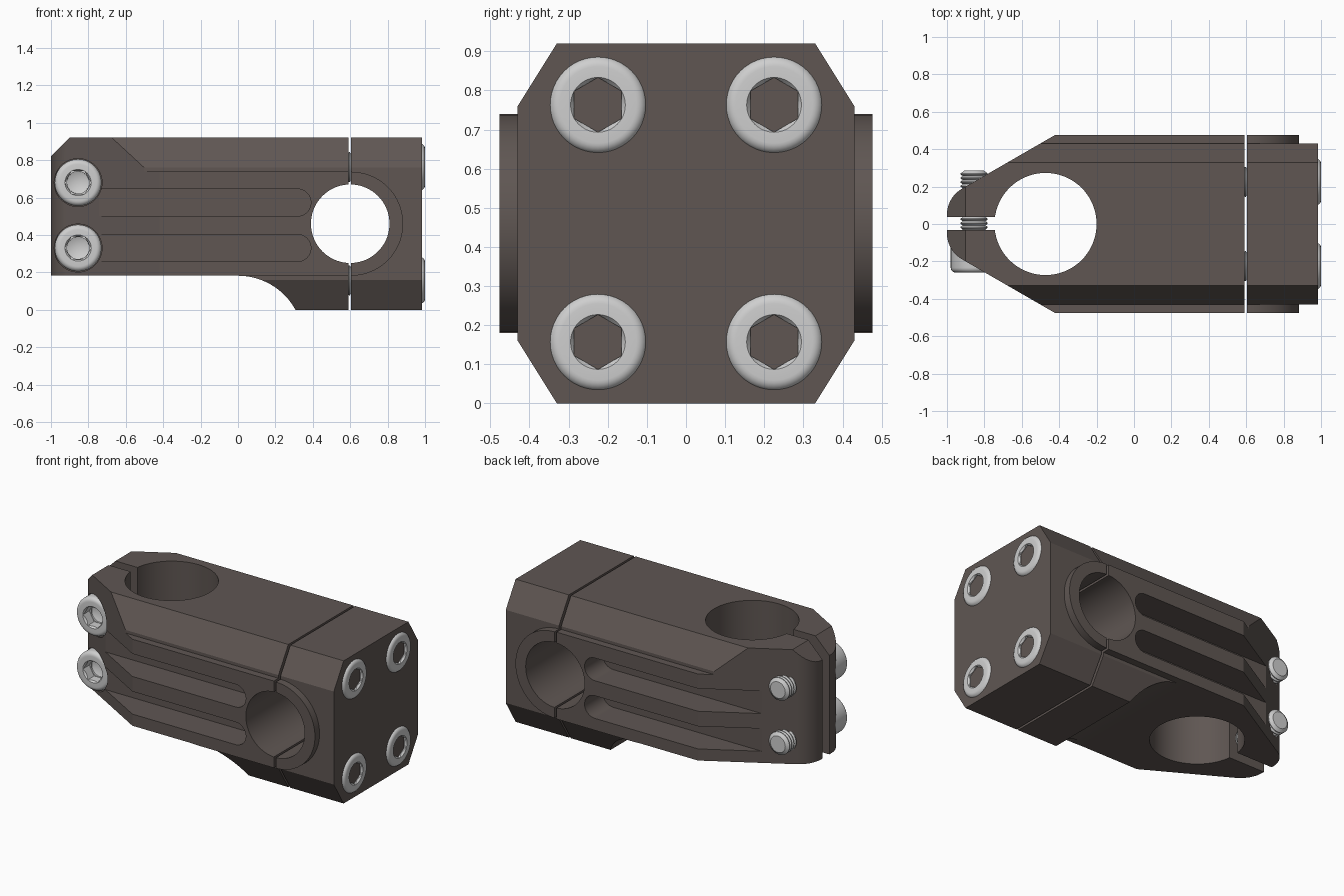
import bpy, bmesh
from math import sin, cos, pi, radians
from mathutils import Vector

cube = bpy.data.objects.get("Cube")
if cube:
    bpy.data.objects.remove(cube)


def material(name, colour, rough, metal=0.0):
    m = bpy.data.materials.new(name)
    m.use_nodes = True
    m.diffuse_color = (*colour, 1)
    bsdf = m.node_tree.nodes["Principled BSDF"]
    bsdf.inputs["Base Color"].default_value = (*colour, 1)
    bsdf.inputs["Roughness"].default_value = rough
    bsdf.inputs["Metallic"].default_value = metal
    return m


BODY = material("dark brown grey", (0.115, 0.094, 0.086), 0.5)
STEEL = material("light steel", (0.62, 0.62, 0.62), 0.4)


def finish(bm, name, mat):
    bmesh.ops.recalc_face_normals(bm, faces=bm.faces)
    mesh = bpy.data.meshes.new(name)
    bm.to_mesh(mesh)
    bm.free()
    mesh.materials.append(mat)
    ob = bpy.data.objects.new(name, mesh)
    bpy.context.collection.objects.link(ob)
    return ob


def prism(name, pts, axis, lo, hi, mat=BODY):
    """Extrude a 2D outline along an axis; pts use the other two axes in order."""
    bm = bmesh.new()
    k = "xyz".index(axis)
    ring = []
    for p in pts:
        co = list(p)
        co.insert(k, lo)
        ring.append(bm.verts.new(co))
    face = bm.faces.new(ring)
    new = bmesh.ops.extrude_face_region(bm, geom=[face])["geom"]
    step = Vector([hi - lo if i == k else 0 for i in range(3)])
    bmesh.ops.translate(bm, vec=step, verts=[g for g in new if isinstance(g, bmesh.types.BMVert)])
    return finish(bm, name, mat)


def lathe(name, profile, sides, mat=STEEL):
    """Revolve (radius, height) points about z; ends lie on the axis."""
    bm = bmesh.new()
    verts = [bm.verts.new((r, 0, z)) for r, z in profile]
    edges = [bm.edges.new(e) for e in zip(verts, verts[1:])]
    bmesh.ops.spin(bm, geom=verts + edges, cent=(0, 0, 0), axis=(0, 0, 1),
                   angle=2 * pi, steps=sides, use_duplicate=False)
    bmesh.ops.remove_doubles(bm, verts=bm.verts, dist=1e-5)
    return finish(bm, name, mat)


def arc(cx, cy, r, a0, a1, n):
    angles = [radians(a0 + (a1 - a0) * i / n) for i in range(n + 1)]
    return [(cx + r * cos(a), cy + r * sin(a)) for a in angles]


def circle(cx, cy, r, n=72):
    return arc(cx, cy, r, 0, 360 - 360 / n, n - 1)


def boolean(ob, cutters, mode="DIFFERENCE"):
    for c in cutters:
        mod = ob.modifiers.new("cut", "BOOLEAN")
        mod.operation, mod.object, mod.solver = mode, c, "EXACT"
        bpy.context.view_layer.objects.active = ob
        bpy.ops.object.modifier_apply(modifier=mod.name)
        bpy.data.objects.remove(c)


def smooth(ob, weighted=True):
    bpy.ops.object.select_all(action="DESELECT")
    ob.select_set(True)
    bpy.context.view_layer.objects.active = ob
    bpy.ops.object.shade_smooth_by_angle(angle=radians(23))
    if weighted:
        mod = ob.modifiers.new("flat_normals", "WEIGHTED_NORMAL")
        mod.keep_sharp = True


def mirrored(half):
    return half + [(-y, z) for y, z in reversed(half)]


BAR = (0.6, 0.46)                 # handlebar bore centre in x, z
BACK, GAP, FRONT = 0.59, 0.605, 0.985
CHAMFER_LOW = [(0.33, 0), (0.43, 0.16)]
CHAMFER_TOP = [(0.43, 0.76), (0.33, 0.92)]
STEP = [(0.43, 0.18), (0.477, 0.18), (0.477, 0.74), (0.43, 0.74)]

# Main body: cross section, plan outline and side outline intersected
body = prism("main_body", mirrored(CHAMFER_LOW + STEP + CHAMFER_TOP), "x", -1.2, BACK)
half_plan = [(0.7, 0.477), (-0.42, 0.477)] + arc(-0.84, 0.05, 0.16, 120, 180, 10)
plan = prism("plan", half_plan + [(x, -y) for x, y in reversed(half_plan)], "z", -0.1, 1.1)
side_pts = [(-1.1, 0.182)] + arc(0, -0.168, 0.35, 90, 20, 14)
side_pts += [(0.7, -0.05), (0.7, 1.0), (-0.82, 1.0), (-1.1, 0.72)]
side = prism("side", side_pts, "y", -0.7, 0.7)
boolean(body, [plan, side], "INTERSECT")

# Bores, clamp slot, side grooves and bolt pockets
cutters = [
    prism("bar_bore", circle(*BAR, 0.21), "y", -0.7, 0.7),
    prism("steerer_bore", circle(-0.473, 0, 0.273), "z", -0.2, 1.2),
    prism("clamp_slot", [(-1.2, -0.033), (-0.6, -0.033), (-0.6, 0.037), (-1.2, 0.037)],
          "z", -0.2, 1.2),
]
for z in (0.33, 0.573):
    outline = arc(0.317, z, 0.073, -90, 90, 16) + [(-0.95, z + 0.073), (-0.95, z - 0.073)]
    for s in (-1, 1):
        cutters.append(prism("groove", outline, "y", s * 0.29, s * 0.6))
for z in (0.33, 0.68):
    cutters.append(prism("pocket", circle(-0.855, z, 0.128, 48), "y", -0.12, -0.6))
boolean(body, cutters)
smooth(body)

# Front clamp plate with its raised half-round boss
plate = prism("front_plate", mirrored(CHAMFER_LOW + CHAMFER_TOP), "x", GAP, FRONT)
boss = prism("boss", arc(GAP, BAR[1], 0.278, -90, 90, 40), "y", -0.477, 0.477)
boolean(plate, [boss], "UNION")
boolean(plate, [prism("bar_bore", circle(*BAR, 0.21), "y", -0.7, 0.7)])
smooth(plate)


# Bolt head with rounded rim and hex socket; outer face at height 0
def bolt_head(name):
    rim = [(0.098 + x, -0.027 + z) for x, z in arc(0, 0, 0.027, 90, 0, 6)]
    head = lathe(name, [(0, 0)] + rim + [(0.125, -0.14), (0, -0.14)], 48)
    hexagon = lathe("hexagon", [(0, -0.065), (0.07, -0.065), (0.07, 0.02), (0, 0.02)], 6)
    drill = lathe("drill", [(0, -0.1), (0.059, -0.075), (0.0605, -0.012),
                            (0.07, 0), (0.07, 0.02), (0, 0.02)], 48)
    boolean(head, [hexagon, drill])
    smooth(head, False)
    return head


# Threaded rod running down from height 0
def thread(name, r, length, pitch=0.022):
    turns = int(length / pitch)
    pts = [(0, 0), (r - 0.02, 0)]
    for i in range(turns):
        z = -0.006 - i * pitch
        pts += [(r - 0.012, z), (r, z - pitch * 0.4), (r, z - pitch * 0.6)]
    rod = lathe(name, pts + [(r - 0.012, -length), (0, -length)], 32)
    smooth(rod, False)
    return rod


def place(source, name, loc, rot):
    ob = bpy.data.objects.new(name, source.data)
    ob.location, ob.rotation_euler = loc, rot
    bpy.context.collection.objects.link(ob)


head = bolt_head("bolt_head")
long_rod = thread("clamp_thread", 0.073, 0.42)
short_rod = thread("plate_thread", 0.08, 0.2)

# Clamp bolts across the rear slot
for label, z in (("lower", 0.33), ("upper", 0.68)):
    place(head, f"{label}_clamp_bolt_head", (-0.855, -0.26, z), (pi / 2, 0, 0))
    place(long_rod, f"{label}_clamp_bolt_thread", (-0.855, 0.285, z), (-pi / 2, 0, 0))

# Four bolts holding the front plate
for label, z in (("lower", 0.157), ("upper", 0.763)):
    for hand, y in (("left", 0.225), ("right", -0.225)):
        place(head, f"{label}_{hand}_plate_bolt_head", (1.0, y, z), (0, pi / 2, 0))
        place(short_rod, f"{label}_{hand}_plate_bolt_thread", (0.7, y, z), (0, pi / 2, 0))

for ob in (head, long_rod, short_rod):
    bpy.data.objects.remove(ob)
